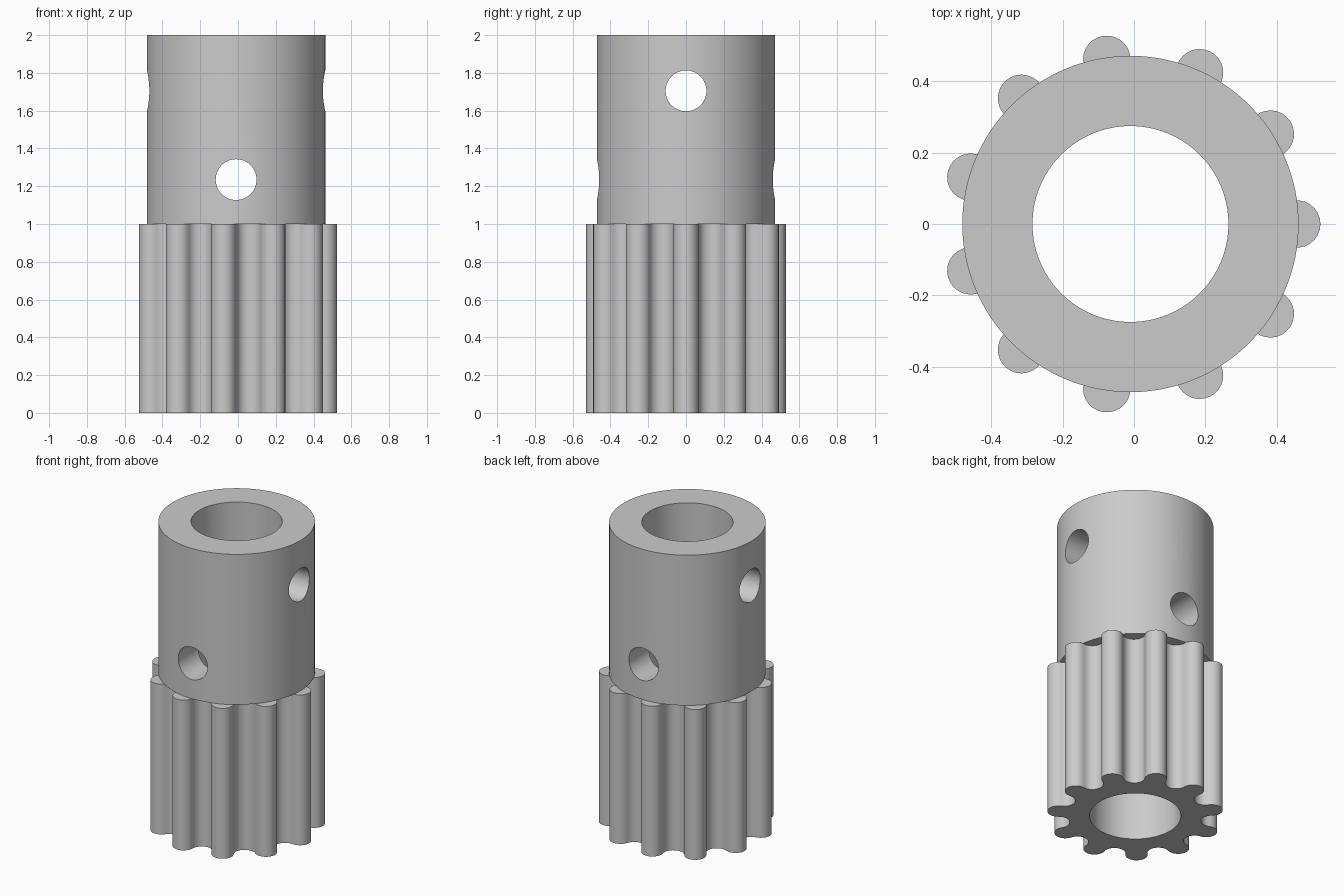
import bpy, bmesh
from math import pi, sin, cos, atan2, radians

if "Cube" in bpy.data.objects:
    bpy.data.objects.remove(bpy.data.objects["Cube"])

CENTRE_X = -0.01
BORE, SLEEVE = 0.275, 0.472
PITCH, TEETH = 0.467, 11

steel = bpy.data.materials.new("plain grey")
steel.use_nodes = True
grey = (0.6, 0.6, 0.6, 1)
steel.diffuse_color = grey
steel.node_tree.nodes["Principled BSDF"].inputs["Base Color"].default_value = grey


def bored_prism(name, outline, z0, z1):
    """Extruded outline with a round bore through it."""
    bm = bmesh.new()
    bore = [(BORE * cos(atan2(y, x)), BORE * sin(atan2(y, x))) for x, y in outline]
    loops = [[bm.verts.new((x + CENTRE_X, y, z)) for x, y in pts]
             for pts, z in ((outline, z0), (outline, z1), (bore, z1), (bore, z0))]
    n = len(outline)
    for k in range(4):
        a, b = loops[k], loops[(k + 1) % 4]
        for i in range(n):
            j = (i + 1) % n
            bm.faces.new((a[i], a[j], b[j], b[i]))
    bmesh.ops.recalc_face_normals(bm, faces=bm.faces)
    mesh = bpy.data.meshes.new(name)
    bm.to_mesh(mesh)
    bm.free()
    mesh.materials.append(steel)
    obj = bpy.data.objects.new(name, mesh)
    bpy.context.collection.objects.link(obj)
    return obj


def select_only(obj):
    bpy.ops.object.select_all(action='DESELECT')
    obj.select_set(True)
    bpy.context.view_layer.objects.active = obj


def gear_outline(steps=14):
    """Round teeth and round valleys alternating on the pitch circle."""
    half = pi / TEETH / 2
    radius = PITCH * sin(half)
    points = []
    for k in range(2 * TEETH):
        a = 2 * half * k
        valley = k % 2
        start = a - pi / 2 - half
        sweep = -(pi - 2 * half) if valley else pi + 2 * half
        for s in range(steps):
            t = start + sweep * s / steps
            points.append((PITCH * cos(a) + radius * cos(t),
                           PITCH * sin(a) + radius * sin(t)))
    return points


# Toothed lower half and plain sleeve above it
pinion = bored_prism("pinion_teeth", gear_outline(), 0, 1)
circle = [(SLEEVE * cos(2 * pi * i / 128), SLEEVE * sin(2 * pi * i / 128))
          for i in range(128)]
sleeve = bored_prism("sleeve", circle, 1, 2)

# Crossed pin holes, each through both walls of the sleeve
for height, turn in ((1.235, (pi / 2, 0, 0)), (1.705, (0, pi / 2, 0))):
    bpy.ops.mesh.primitive_cylinder_add(vertices=64, radius=0.108, depth=1.4,
                                        location=(CENTRE_X, 0, height), rotation=turn)
    cutter = bpy.context.object
    cutter.name = "pin_hole_cutter"
    cutter.hide_render = True
    cutter.data.materials.append(steel)
    cut = sleeve.modifiers.new("pin_hole", 'BOOLEAN')
    cut.operation = 'DIFFERENCE'
    cut.solver = 'EXACT'
    cut.object = cutter
    select_only(sleeve)
    bpy.ops.object.modifier_apply(modifier=cut.name)
    bpy.data.objects.remove(cutter)

for part in (pinion, sleeve):
    select_only(part)
    bpy.ops.object.shade_smooth_by_angle(angle=radians(30))
